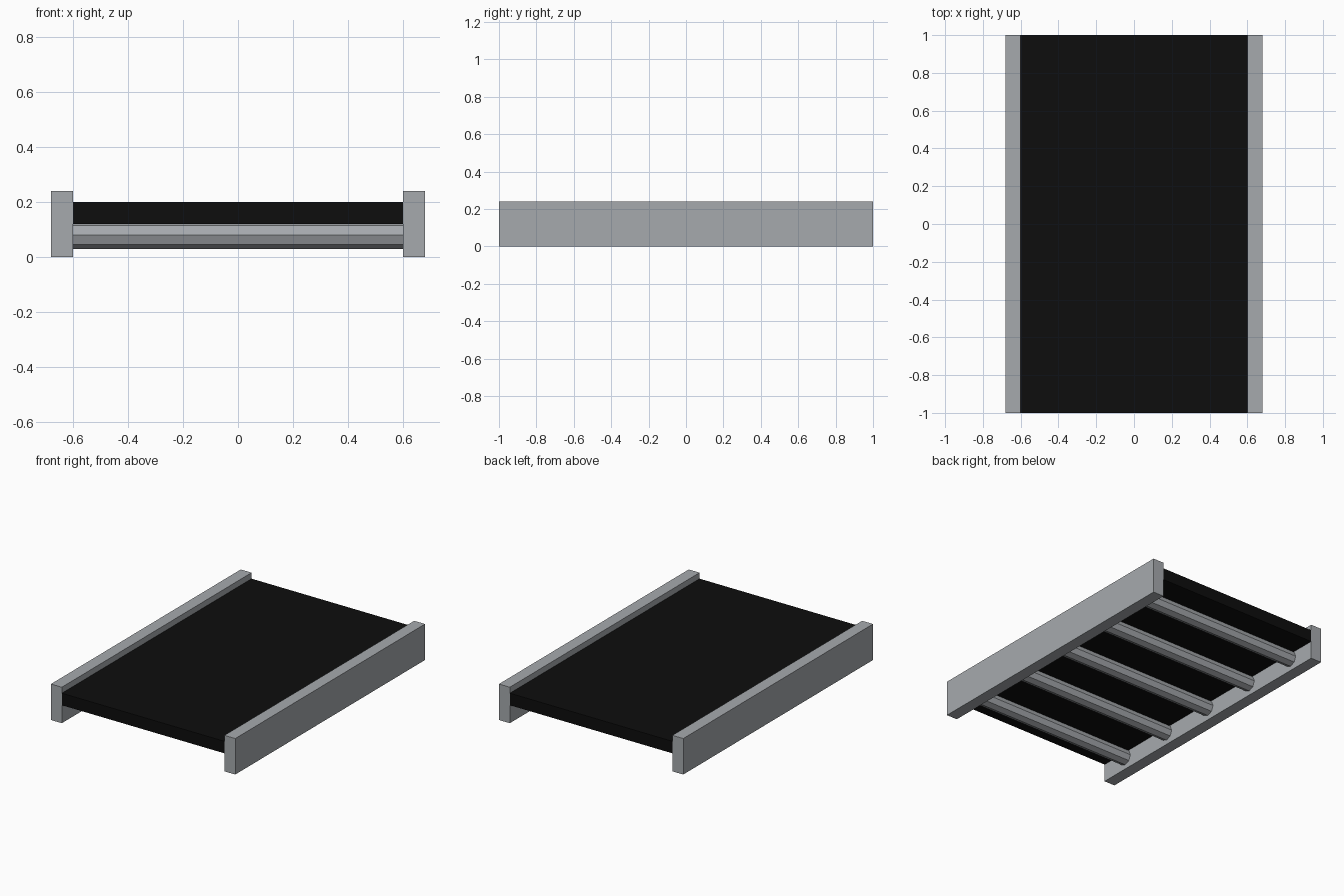
import bpy
import math

default = bpy.data.objects.get("Cube")
if default:
    bpy.data.objects.remove(default, do_unlink=True)


def material(name, colour):
    mat = bpy.data.materials.new(name)
    mat.use_nodes = True
    mat.diffuse_color = colour
    mat.node_tree.nodes["Principled BSDF"].inputs["Base Color"].default_value = colour
    return mat


steel = material("steel grey", (0.38, 0.40, 0.42, 1))
rubber = material("black rubber", (0.004, 0.004, 0.004, 1))


def finish(name, mat):
    obj = bpy.context.object
    obj.name = obj.data.name = name
    obj.data.materials.append(mat)
    return obj


def box(name, size, centre, mat):
    bpy.ops.mesh.primitive_cube_add(size=1, location=centre)
    obj = finish(name, mat)
    obj.scale = size
    bpy.ops.object.transform_apply(location=False, rotation=False, scale=True)
    return obj


# Flat belt slab between the rails
box("belt", (1.2, 2, 0.08), (0, 0, 0.16), rubber)

# Side rails
for side, x in (("left", 0.64), ("right", -0.64)):
    box(side + "_rail", (0.08, 2, 0.24), (x, 0, 0.12), steel)

# Eight-sided rollers under the belt
for i in range(5):
    bpy.ops.mesh.primitive_cylinder_add(
        vertices=8, radius=0.05, depth=1.2,
        location=(0, 0.4 * (i - 2), 0.08), rotation=(0, math.pi / 2, 0))
    finish(f"roller_{i + 1}", steel)
